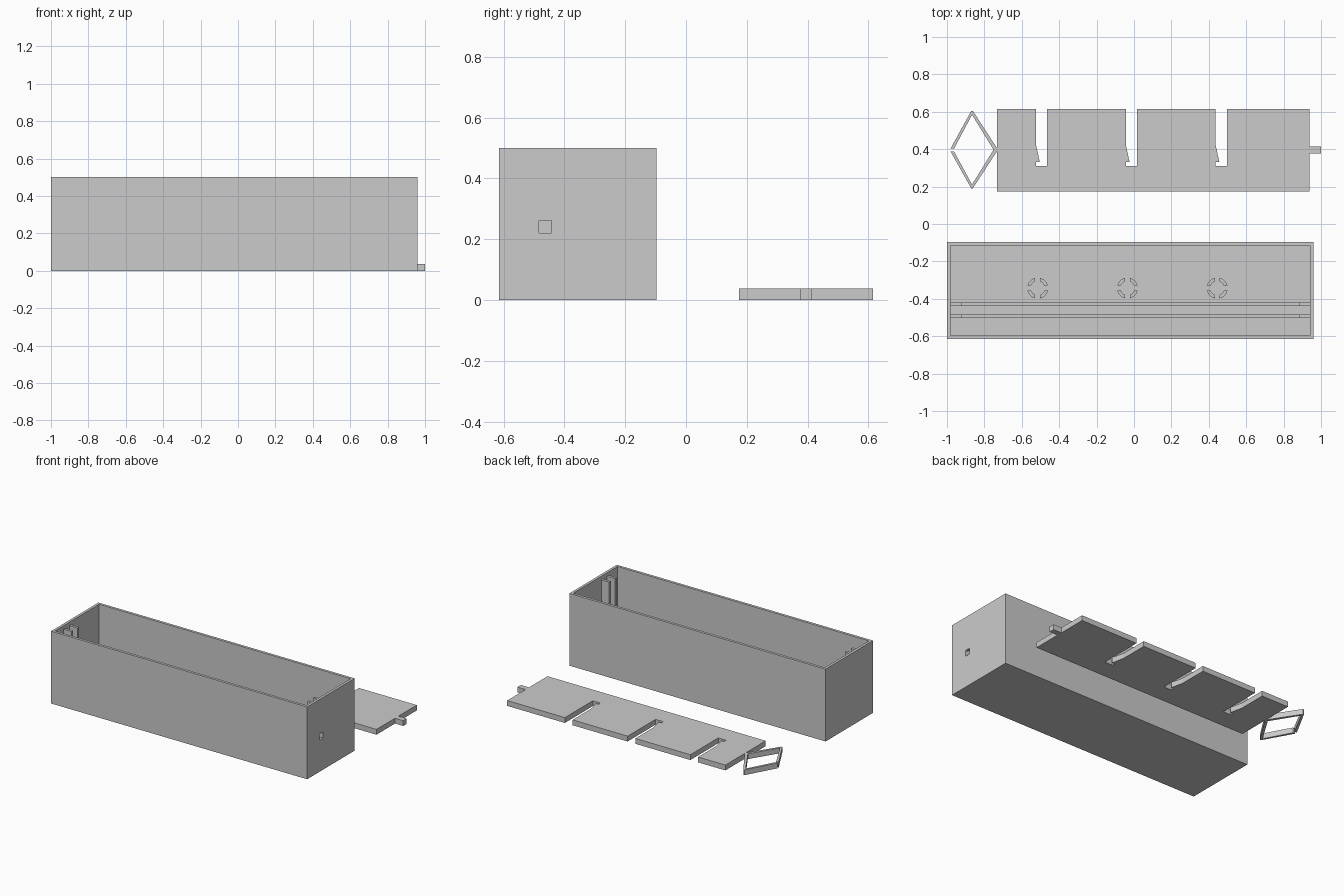
import bpy, bmesh, math

if "Cube" in bpy.data.objects:
    bpy.data.objects.remove(bpy.data.objects["Cube"])

def prism(name, pts, z0, z1):
    """Extrude a flat outline from z0 to z1."""
    bm = bmesh.new()
    face = bm.faces.new([bm.verts.new((x, y, z0)) for x, y in pts])
    ext = bmesh.ops.extrude_face_region(bm, geom=[face])["geom"]
    bmesh.ops.translate(bm, vec=(0, 0, z1 - z0),
                        verts=[v for v in ext if isinstance(v, bmesh.types.BMVert)])
    bmesh.ops.recalc_face_normals(bm, faces=bm.faces)
    mesh = bpy.data.meshes.new(name)
    bm.to_mesh(mesh)
    bm.free()
    ob = bpy.data.objects.new(name, mesh)
    bpy.context.collection.objects.link(ob)
    return ob

def block(name, x0, x1, y0, y1, z0, z1):
    return prism(name, [(x0, y0), (x1, y0), (x1, y1), (x0, y1)], z0, z1)

def cut(ob, cutter):
    cutter.hide_render = True
    mod = ob.modifiers.new("cut", 'BOOLEAN')
    mod.operation, mod.solver, mod.object = 'DIFFERENCE', 'EXACT', cutter
    bpy.context.view_layer.objects.active = ob
    bpy.ops.object.modifier_apply(modifier=mod.name)
    bpy.data.objects.remove(cutter)

# open box with a square hole in the right wall
FLOOR = 0.02
box = block("box", -1, 0.96, -0.615, -0.097, 0, 0.5)
cut(box, block("cavity", -0.982, 0.942, -0.597, -0.115, FLOOR, 0.6))
cut(box, block("tab_hole", 0.9, 1.0, -0.483, -0.443, 0.22, 0.262))

# paired guide rails: along the floor and up both end walls
for side, y in (("front", -0.502), ("back", -0.438)):
    rail = block(side + "_guide_rail", -0.982, 0.942, y, y + 0.018, FLOOR, 0.475)
    cut(rail, block("opening", -0.922, 0.882, y - 0.1, y + 0.1, FLOOR + 0.06, 0.6))

# three split ring sockets on the floor
def arc(r, half_gap, a, n=6):
    d = math.asin(half_gap / r)
    return [(r * math.cos(t), r * math.sin(t)) for t in
            (a + d + (math.pi / 2 - 2 * d) * i / n for i in range(n + 1))]

for i in range(3):
    cx, cy = -0.515 + 0.48 * i, -0.343
    for q in range(4):
        a = q * math.pi / 2
        pts = arc(0.056, 0.013, a) + arc(0.038, 0.013, a)[::-1]
        prism(f"socket_{i}_{q}", [(cx + x, cy + y) for x, y in pts], FLOOR, 0.12)

# sliding latch plate with three hooked slots and an end tab
T = 0.037
plate = [(-0.732, 0.615), (-0.732, 0.175), (0.937, 0.175), (0.937, 0.377),
         (1, 0.377), (1, 0.415), (0.937, 0.415), (0.937, 0.615)]
for x in (0.437, -0.043, -0.523):
    plate += [(x + 0.059, 0.615), (x + 0.059, 0.31), (x, 0.31),
              (x, 0.332), (x + 0.019, 0.332), (x, 0.42), (x, 0.615)]
prism("latch_plate", plate, 0, T)

# diamond spring, split at its left corner
prism("diamond_spring",
      [(-0.981, 0.403), (-0.87, 0.605), (-0.862, 0.605), (-0.732, 0.405), (-0.732, 0.39),
       (-0.862, 0.19), (-0.87, 0.19), (-0.981, 0.388), (-0.962, 0.388),
       (-0.866, 0.211), (-0.751, 0.397), (-0.866, 0.584), (-0.962, 0.403)], 0, T)
